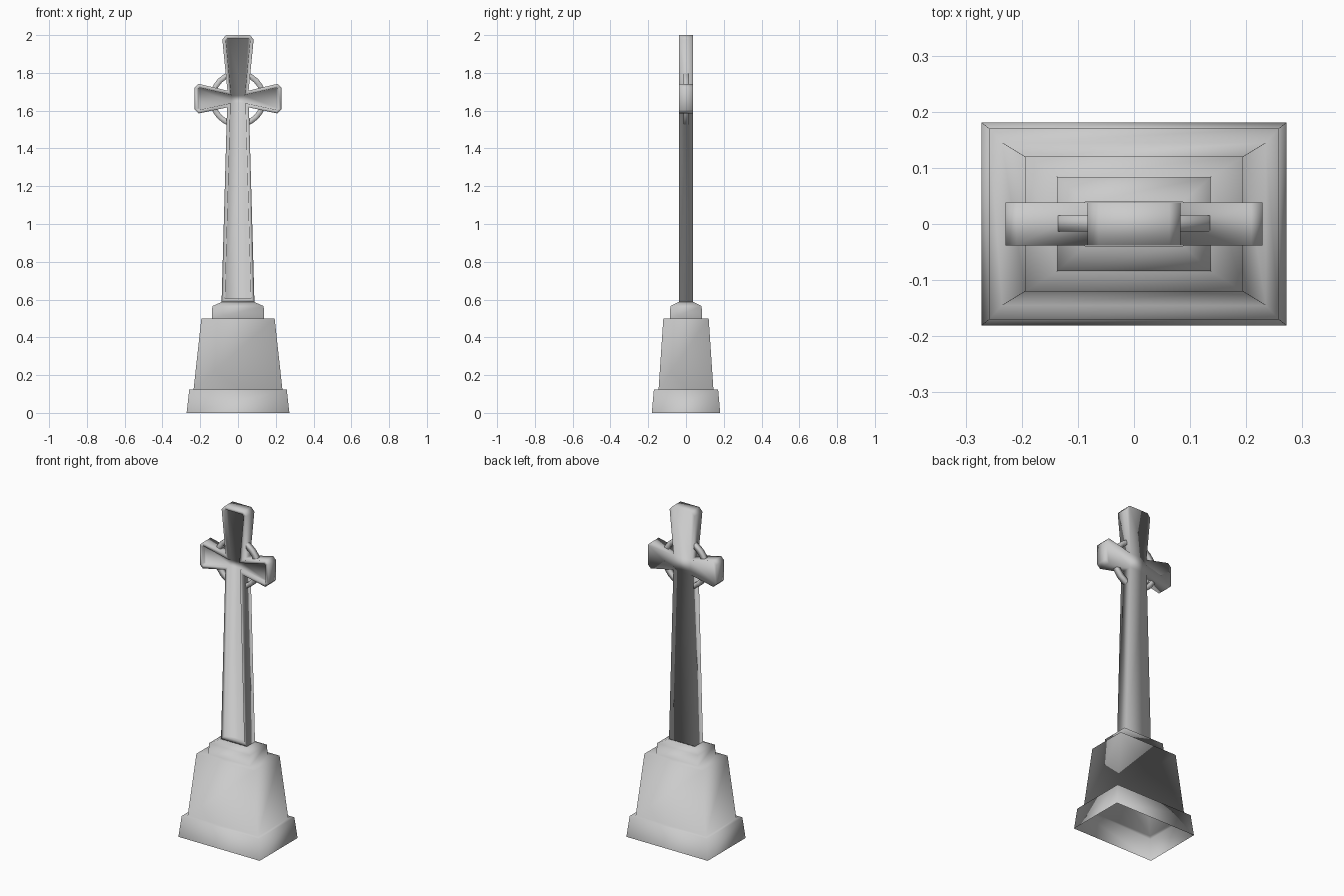
import bpy
import bmesh
import math
from mathutils import Matrix

cube = bpy.data.objects.get("Cube")
if cube:
    bpy.data.objects.remove(cube, do_unlink=True)

stone = bpy.data.materials.new("grey_stone")
stone.use_nodes = True
GREY = (0.6, 0.6, 0.6, 1)
stone.diffuse_color = GREY
stone.node_tree.nodes["Principled BSDF"].inputs["Base Color"].default_value = GREY


def finish(bm, name):
    """Turn a bmesh into a smooth shaded stone object."""
    mesh = bpy.data.meshes.new(name)
    for face in bm.faces:
        face.smooth = True
    bm.to_mesh(mesh)
    bm.free()
    mesh.materials.append(stone)
    obj = bpy.data.objects.new(name, mesh)
    bpy.context.collection.objects.link(obj)
    return obj


# Stepped pedestal: stacked rectangular rings (half width, half depth, height), open below
bm = bmesh.new()
steps = [(0.272, 0.181, 0), (0.258, 0.17, 0.125), (0.235, 0.145, 0.125),
         (0.194, 0.12, 0.5), (0.138, 0.085, 0.5), (0.136, 0.083, 0.565),
         (0.087, 0.039, 0.587)]
corners = [(-1, -1), (1, -1), (1, 1), (-1, 1)]
rings = [[bm.verts.new((sx * w, sy * d, z)) for sx, sy in corners] for w, d, z in steps]
for low, high in zip(rings, rings[1:]):
    for i in range(4):
        j = (i + 1) % 4
        bm.faces.new((low[i], low[j], high[j], high[i]))
finish(bm, "pedestal")

# Cross: mirrored half outline, extruded in depth, with a sunken front panel
bm = bmesh.new()
half = [(0.087, 0.587), (0.058, 1.617), (0.209, 1.585), (0.229, 1.605),
        (0.229, 1.722), (0.209, 1.742), (0.056, 1.706), (0.083, 1.977), (0.063, 2.0)]
outline = half + [(-x, z) for x, z in reversed(half)]
DEPTH = 0.038
front = bm.faces.new([bm.verts.new((x, -DEPTH, z)) for x, z in outline])
back = bm.faces.new([bm.verts.new((x, DEPTH, z)) for x, z in reversed(outline)])
fv, bv = list(front.verts), list(reversed(back.verts))
count = len(fv)
for i in range(count):
    j = (i + 1) % count
    if {fv[i].co.z, fv[j].co.z} != {half[0][1]}:
        bm.faces.new((fv[j], fv[i], bv[i], bv[j]))
bmesh.ops.recalc_face_normals(bm, faces=bm.faces)
bmesh.ops.inset_region(bm, faces=[front], thickness=0.018, use_even_offset=True)
bmesh.ops.inset_region(bm, faces=[front], thickness=0.002, depth=-0.02, use_even_offset=True)
finish(bm, "cross")

# Ring around the crossing: a square section spun about the depth axis
bm = bmesh.new()
section = [bm.verts.new((r, y, 0)) for r, y in
           [(0.122, -0.014), (0.15, -0.014), (0.15, 0.014), (0.122, 0.014)]]
edges = [bm.edges.new((section[i], section[(i + 1) % 4])) for i in range(4)]
bmesh.ops.spin(bm, geom=section + edges, cent=(0, 0, 0), axis=(0, 1, 0),
               angle=math.tau, steps=24)
bmesh.ops.remove_doubles(bm, verts=bm.verts, dist=0.0005)
bmesh.ops.recalc_face_normals(bm, faces=bm.faces)
bmesh.ops.transform(bm, matrix=Matrix.Translation((0, 0.001, 1.662)), verts=bm.verts)
finish(bm, "crossing_ring")
